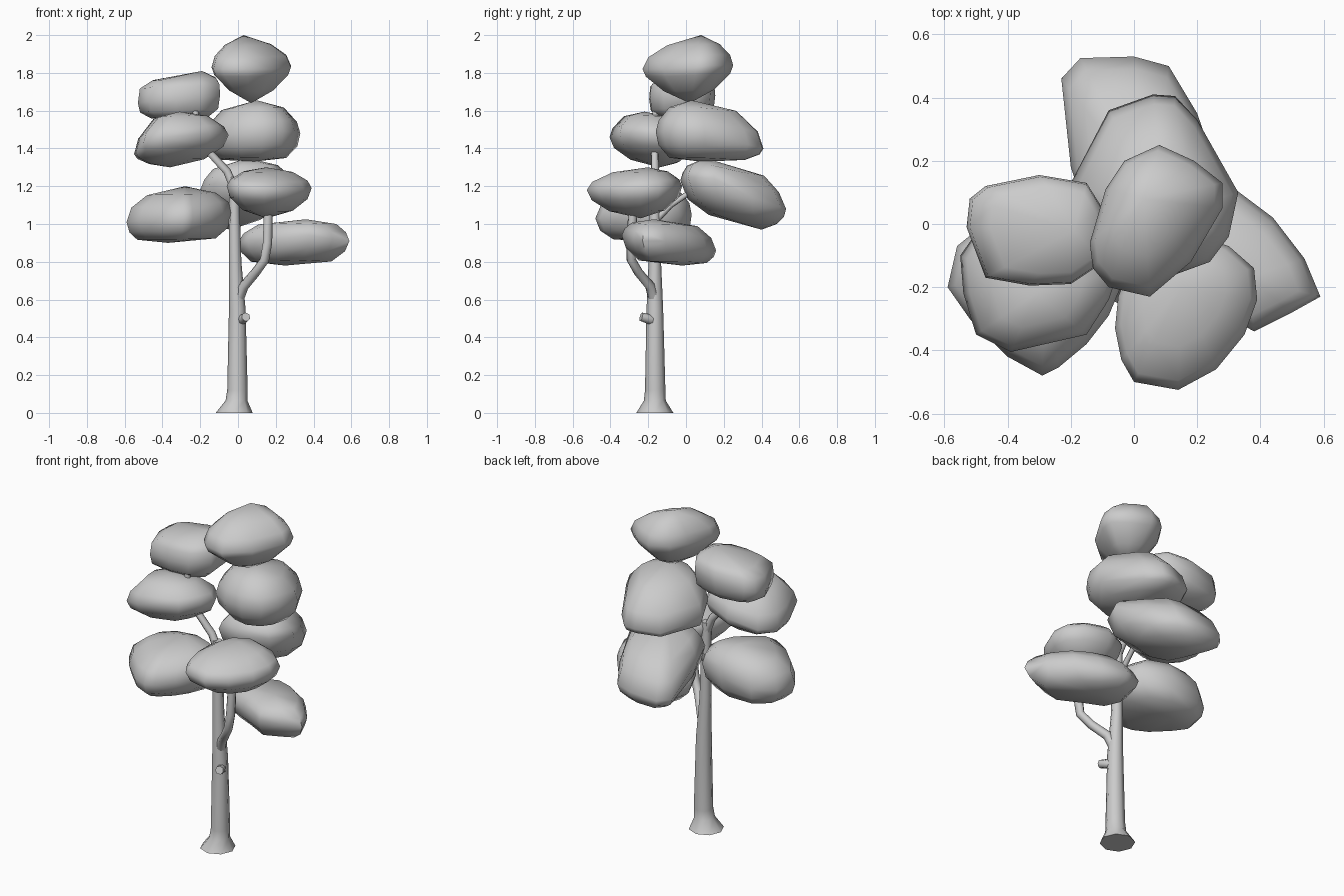
import bpy, bmesh, math
from mathutils import Vector


def finish(bm, name, angle):
    bmesh.ops.recalc_face_normals(bm, faces=bm.faces)
    me = bpy.data.meshes.new(name)
    bm.to_mesh(me)
    bm.free()
    ob = bpy.data.objects.new(name, me)
    bpy.context.collection.objects.link(ob)
    bpy.ops.object.select_all(action='DESELECT')
    ob.select_set(True)
    bpy.context.view_layer.objects.active = ob
    bpy.ops.object.shade_smooth_by_angle(angle=math.radians(angle))
    return ob


def bridge(bm, a, b):
    n = len(a)
    for i in range(n):
        bm.faces.new((a[i], a[(i + 1) % n], b[(i + 1) % n], b[i]))


def tube(name, path, sides=7, upright=False):
    """Tapered limb; path is (x, y, z, radius) points."""
    bm = bmesh.new()
    pts = [Vector(p[:3]) for p in path]
    up = Vector((0, 0, 1))
    rings = []
    for i, p in enumerate(pts):
        d = up if upright else pts[min(i + 1, len(pts) - 1)] - pts[max(i - 1, 0)]
        q = up.rotation_difference(d)
        rings.append([bm.verts.new(p + q @ Vector((
            path[i][3] * math.cos(math.tau * k / sides),
            path[i][3] * math.sin(math.tau * k / sides), 0))) for k in range(sides)])
    for a, b in zip(rings, rings[1:]):
        bridge(bm, a, b)
    bm.faces.new(rings[0])
    bm.faces.new(rings[-1])
    return finish(bm, name, 65)


def clump(name, rim, top, bottom, up=(0.42, 0.78), down=(0.42, 0.75),
          up_edge=(0.09, 0.36), down_edge=(0.09, 0.36)):
    """Faceted leaf mass: a wide rim, two smaller rings above and below, and two tips.
    Each ring is (inset towards the tip, rise towards the tip)."""
    bm = bmesh.new()
    rim = [Vector(p) for p in rim]
    mid = [bm.verts.new(p) for p in rim]
    for tip, steps in ((Vector(top), (up_edge, up)), (Vector(bottom), (down_edge, down))):
        last = mid
        for inset, rise in steps:
            ring = []
            for p in rim:
                q = p.lerp(tip, inset)
                q.z = p.z + (tip.z - p.z) * rise
                ring.append(bm.verts.new(q))
            bridge(bm, last, ring)
            last = ring
        cap = bm.verts.new(tip)
        for i in range(len(last)):
            bm.faces.new((last[i], last[(i + 1) % len(last)], cap))
    return finish(bm, name, 75)


# Trunk with flared foot
tube("trunk", [(-0.02, -0.165, 0, 0.098), (-0.008, -0.165, 0.065, 0.058),
               (-0.003, -0.163, 0.12, 0.054), (-0.004, -0.165, 0.55, 0.044),
               (-0.015, -0.165, 0.8, 0.033), (-0.022, -0.165, 1.25, 0.026)], 8, True)

# Branches
tube("right_branch", [(0, -0.17, 0.6, 0.03), (0.03, -0.19, 0.67, 0.027),
                      (0.09, -0.25, 0.74, 0.025), (0.14, -0.29, 0.81, 0.025),
                      (0.155, -0.29, 0.9, 0.026), (0.16, -0.28, 1.1, 0.024)])
tube("upper_left_branch", [(-0.02, -0.165, 1.19, 0.025), (-0.06, -0.165, 1.28, 0.022),
                           (-0.19, -0.165, 1.42, 0.02), (-0.225, -0.165, 1.5, 0.02),
                           (-0.225, -0.16, 1.6, 0.018)])
tube("back_branch", [(-0.02, -0.16, 1.02, 0.02), (-0.01, -0.08, 1.1, 0.016),
                     (0.01, 0.04, 1.18, 0.014)])
tube("left_branch", [(-0.02, -0.165, 0.98, 0.02), (-0.06, -0.165, 1.06, 0.018),
                     (-0.15, -0.16, 1.09, 0.015)])
tube("broken_stub", [(0.015, -0.18, 0.49, 0.026), (0.033, -0.21, 0.5, 0.026),
                     (0.042, -0.238, 0.508, 0.024)])

# Leaf clumps, top to bottom
clump("leaves_top",
      [(-0.14, -0.06, 1.83), (-0.09, 0.11, 1.84), (-0.03, 0.2, 1.84), (0.08, 0.25, 1.84),
       (0.19, 0.2, 1.84), (0.28, 0.13, 1.84), (0.28, 0.05, 1.83), (0.18, -0.12, 1.82),
       (0.05, -0.23, 1.82), (-0.08, -0.2, 1.82), (-0.13, -0.14, 1.82)],
      (0.03, 0.08, 2.0), (0.07, 0.02, 1.64), (0.42, 0.7), (0.45, 0.65), (0.1, 0.35), (0.07, 0.22))
clump("leaves_upper_left",
      [(-0.53, -0.01, 1.64), (-0.52, 0.08, 1.65), (-0.47, 0.12, 1.66), (-0.3, 0.155, 1.68),
       (-0.15, 0.13, 1.70), (-0.1, 0.05, 1.70), (-0.095, -0.12, 1.68), (-0.2, -0.19, 1.67),
       (-0.33, -0.195, 1.66), (-0.47, -0.17, 1.65)],
      (-0.19, -0.02, 1.81), (-0.3, -0.02, 1.54), (0.22, 0.7), (0.3, 0.8), (0.03, 0.45), (0.05, 0.5))
clump("leaves_mid_left",
      [(-0.55, -0.1, 1.37), (-0.54, -0.22, 1.38), (-0.5, -0.35, 1.43), (-0.39, -0.405, 1.46),
       (-0.15, -0.35, 1.48), (-0.08, -0.24, 1.48), (-0.05, -0.15, 1.47), (-0.12, -0.02, 1.45),
       (-0.3, 0.04, 1.42), (-0.48, 0, 1.38)],
      (-0.31, -0.22, 1.595), (-0.36, -0.14, 1.3), (0.42, 0.82))
clump("leaves_mid_right",
      [(-0.2, 0.13, 1.42), (-0.08, 0.36, 1.39), (0.06, 0.41, 1.4), (0.13, 0.405, 1.4),
       (0.2, 0.33, 1.42), (0.33, 0.1, 1.48), (0.3, -0.04, 1.49), (0.24, -0.12, 1.49),
       (0.13, -0.16, 1.49), (0, -0.13, 1.48), (-0.12, -0.04, 1.46)],
      (0.1, 0.03, 1.655), (0.08, 0.08, 1.33), (0.38, 0.78), (0.3, 0.87), (0.08, 0.35), (0.06, 0.45))
clump("leaves_back",
      [(-0.23, 0.46, 1.07), (-0.17, 0.525, 1.07), (0, 0.53, 1.08), (0.11, 0.5, 1.09),
       (0.2, 0.35, 1.14), (0.27, 0.15, 1.24), (0.2, 0.01, 1.25), (0, -0.03, 1.23),
       (-0.15, 0.03, 1.21), (-0.2, 0.18, 1.18)],
      (0.05, 0.1, 1.35), (-0.04, 0.4, 0.97), (0.27, 0.65), (0.35, 0.7), (0.09, 0.33), (0.09, 0.38))
clump("leaves_front_right",
      [(-0.06, -0.33, 1.2), (-0.05, -0.23, 1.21), (0, -0.1, 1.21), (0.15, -0.02, 1.2),
       (0.3, -0.07, 1.2), (0.38, -0.14, 1.19), (0.39, -0.24, 1.19), (0.35, -0.35, 1.18),
       (0.26, -0.46, 1.18), (0.14, -0.525, 1.18), (0, -0.5, 1.19), (-0.04, -0.43, 1.2)],
      (0.15, -0.2, 1.3), (0.15, -0.24, 1.03))
clump("leaves_low_left",
      [(-0.59, -0.2, 1.01), (-0.52, -0.3, 1.02), (-0.4, -0.42, 1.02), (-0.29, -0.48, 1.03),
       (-0.24, -0.455, 1.03), (-0.15, -0.38, 1.04), (-0.08, -0.29, 1.06), (-0.03, -0.17, 1.06),
       (-0.08, -0.04, 1.06), (-0.25, 0.03, 1.05), (-0.45, 0.02, 1.02), (-0.56, -0.07, 1.01)],
      (-0.28, -0.12, 1.2), (-0.37, -0.12, 0.9), (0.35, 0.75), (0.26, 0.85), (0.08, 0.4), (0.07, 0.5))
clump("leaves_low_right",
      [(0.59, -0.23, 0.91), (0.5, -0.28, 0.92), (0.38, -0.34, 0.94), (0.2, -0.24, 0.92),
       (0.05, -0.17, 0.91), (0, -0.05, 0.9), (0.05, 0.1, 0.88), (0.18, 0.16, 0.86),
       (0.32, 0.11, 0.87), (0.44, 0.02, 0.9), (0.54, -0.11, 0.91)],
      (0.36, -0.17, 1.025), (0.25, -0.02, 0.78), (0.3, 0.78), (0.28, 0.83), (0.08, 0.4), (0.07, 0.42))
